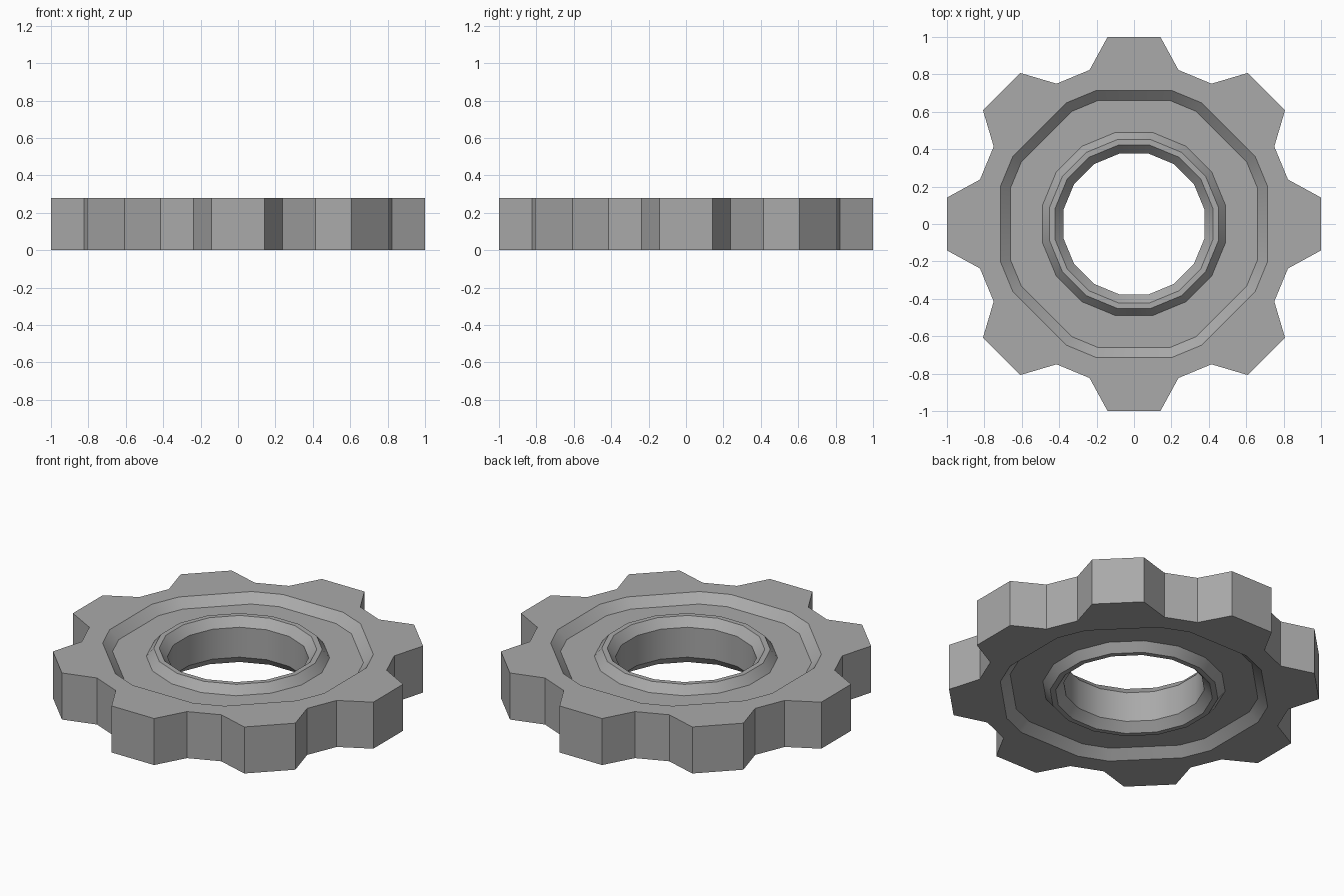
import bpy, bmesh
from math import sin, cos, radians

cube = bpy.data.objects.get("Cube")
if cube:
    bpy.data.objects.remove(cube)

TEETH = 8
HEIGHT = 0.28
DEPTH = 0.05           # depth of the recess and of the bore chamfer
TIP = (1.01, 8.05)     # radius and half angle of the tooth tip

# Upper half of the cross-section: radius, half angle, depth below the face
SECTION = [
    (0.857, 16.1, 0),       # tooth root
    (0.742, 15.7, 0),       # recess edge
    (0.688, 16.0, DEPTH),   # recess floor, outer
    (0.50, 11.25, DEPTH),   # recess floor, inner
    (0.46, 11.25, 0),       # hub rim
    (0.43, 11.25, 0),       # bore chamfer
    (0.385, 11.25, DEPTH),  # bore wall
]

bm = bmesh.new()


def ring(radius, half_angle, z):
    """Two points per tooth, either side of its centre line."""
    points = []
    for i in range(TEETH):
        for side in (-1, 1):
            a = radians(360 / TEETH * i + side * half_angle)
            points.append(bm.verts.new((radius * cos(a), radius * sin(a), z)))
    return points


def bridge(a, b, indices):
    n = len(a)
    for i in indices:
        j = (i + 1) % n
        bm.faces.new((a[i], a[j], b[j], b[i]))


count = TEETH * 2
every = range(count)
tooth_sides = range(0, count, 2)
valleys = range(1, count, 2)

# Ring body, the same above and below
top = [ring(r, a, HEIGHT - d) for r, a, d in SECTION]
bottom = [ring(r, a, d) for r, a, d in SECTION]
for half in (top, bottom):
    for outer, inner in zip(half, half[1:]):
        bridge(outer, inner, every)

# Bore wall and valleys between the teeth
bridge(top[-1], bottom[-1], every)
bridge(top[0], bottom[0], valleys)

# Teeth
tip_top = ring(*TIP, HEIGHT)
tip_bottom = ring(*TIP, 0)
bridge(tip_top, top[0], tooth_sides)
bridge(tip_bottom, bottom[0], tooth_sides)
bridge(tip_top, tip_bottom, tooth_sides)
for i in every:
    bm.faces.new((tip_top[i], top[0][i], bottom[0][i], tip_bottom[i]))

# Merge the coplanar tooth faces into the flat rim
bmesh.ops.recalc_face_normals(bm, faces=bm.faces)

mesh = bpy.data.meshes.new("gear")
bm.to_mesh(mesh)
bm.free()
gear = bpy.data.objects.new("gear", mesh)
bpy.context.collection.objects.link(gear)

# Plain grey metal
grey = bpy.data.materials.new("grey metal")
grey.use_nodes = True
colour = (0.4, 0.4, 0.4, 1)
grey.diffuse_color = colour
grey.node_tree.nodes["Principled BSDF"].inputs["Base Color"].default_value = colour
mesh.materials.append(grey)

# Smooth round the bore and slopes, sharp elsewhere
bpy.ops.object.select_all(action="DESELECT")
gear.select_set(True)
bpy.context.view_layer.objects.active = gear
bpy.ops.object.shade_smooth_by_angle(angle=radians(30))
